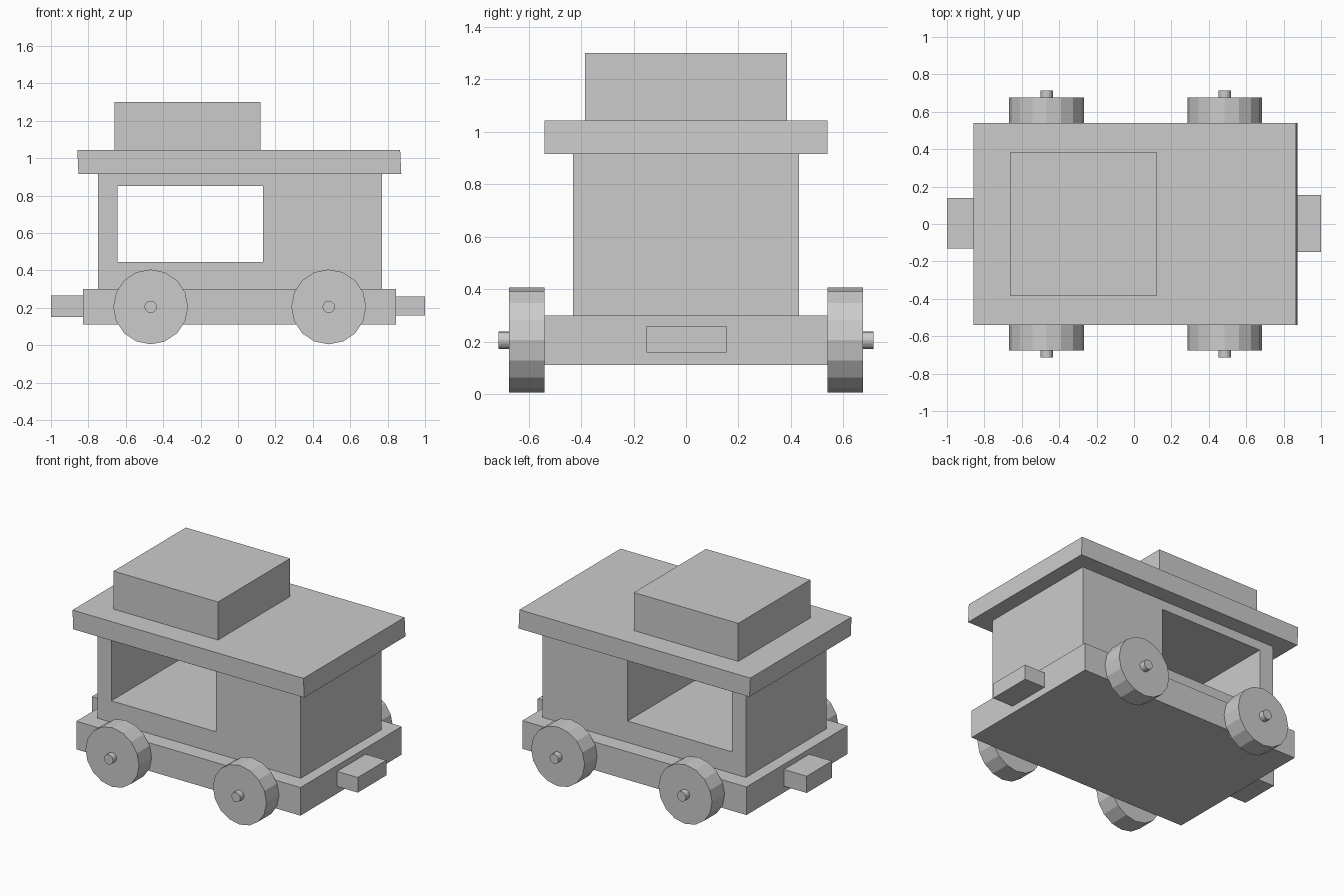
import bpy
import bmesh
import math

default = bpy.data.objects.get("Cube")
if default:
    bpy.data.objects.remove(default, do_unlink=True)

GREY = 0.6
grey = bpy.data.materials.new("plain grey")
grey.use_nodes = True
grey.diffuse_color = (GREY, GREY, GREY, 1)
grey.node_tree.nodes["Principled BSDF"].inputs["Base Color"].default_value = grey.diffuse_color


def finish(name, bm):
    """Turn a bmesh into a grey object."""
    bmesh.ops.recalc_face_normals(bm, faces=bm.faces)
    mesh = bpy.data.meshes.new(name)
    bm.to_mesh(mesh)
    bm.free()
    mesh.materials.append(grey)
    obj = bpy.data.objects.new(name, mesh)
    bpy.context.collection.objects.link(obj)
    return obj


def box(name, xs, ys, zs, lean=0):
    """Box between limits; lean shifts the top edge along x."""
    bm = bmesh.new()
    bmesh.ops.create_cube(bm, size=1)
    for v in bm.verts:
        top = v.co.z > 0
        v.co = (xs[v.co.x > 0] + (lean if top else 0), ys[v.co.y > 0], zs[top])
    return finish(name, bm)


def disc(name, x, z, radius, y0, y1):
    """Sixteen-sided cylinder lying along y."""
    bpy.ops.mesh.primitive_cylinder_add(
        vertices=16, radius=radius, depth=abs(y1 - y0),
        location=(x, (y0 + y1) / 2, z), rotation=(math.pi / 2, 0, 0))
    obj = bpy.context.object
    obj.name = name
    obj.data.materials.append(grey)


def pierced_block(name, outer, inner, depth):
    """Solid block with a rectangular tunnel right through along y."""
    bm = bmesh.new()

    def ring(limits, y):
        x0, x1, z0, z1 = limits
        return [bm.verts.new((x, y, z)) for x, z in ((x0, z0), (x1, z0), (x1, z1), (x0, z1))]

    rings = [ring(outer, -depth), ring(outer, depth), ring(inner, depth), ring(inner, -depth)]
    for k in range(4):
        a, b = rings[k], rings[(k + 1) % 4]
        for i in range(4):
            j = (i + 1) % 4
            bm.faces.new((a[i], a[j], b[j], b[i]))
    return finish(name, bm)


# Chassis and couplings
box("chassis", (-0.83, 0.845), (-0.54, 0.54), (0.11, 0.30))
box("right_coupling", (-1.0, -0.83), (-0.13, 0.14), (0.152, 0.265))
box("left_coupling", (0.845, 1.0), (-0.15, 0.155), (0.158, 0.26))

# Cabin with through opening
pierced_block("cabin", (-0.748, 0.77, 0.30, 0.915), (-0.645, 0.135, 0.445, 0.852), 0.43)

# Roof and raised roof block
box("roof", (-0.853, 0.873), (-0.54, 0.54), (0.915, 1.043), lean=-0.006)
box("roof_block", (-0.66, 0.12), (-0.385, 0.385), (1.043, 1.30))

# Wheels with axle stubs
for end, x in (("right", -0.467), ("left", 0.485)):
    for side, s in (("front", -1), ("back", 1)):
        disc(f"{side}_{end}_wheel", x, 0.205, 0.2, s * 0.54, s * 0.675)
        disc(f"{side}_{end}_axle", x, 0.205, 0.033, s * 0.67, s * 0.715)
